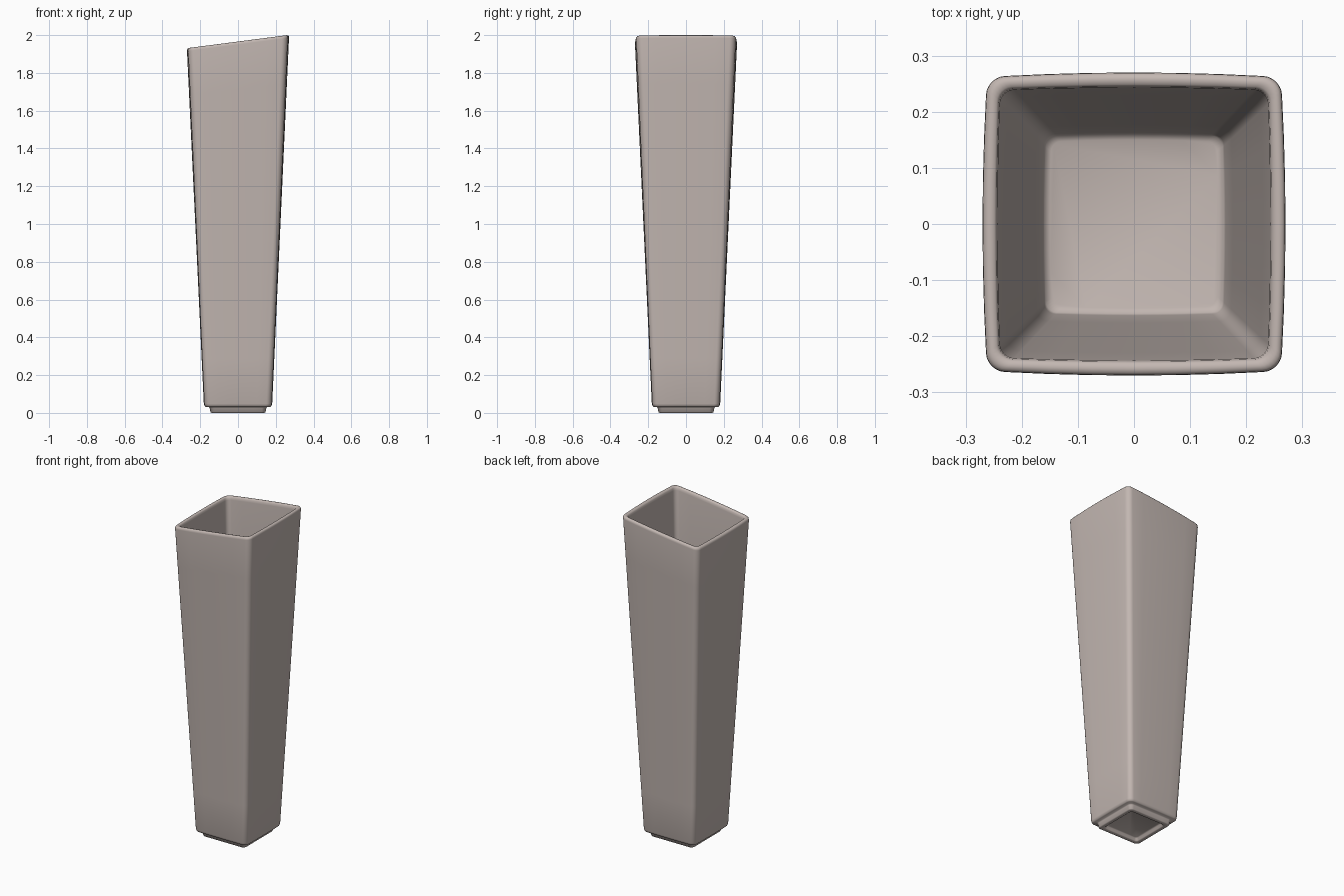
import bpy, bmesh, math

if "Cube" in bpy.data.objects:
    bpy.data.objects.remove(bpy.data.objects["Cube"])

SLANT = 0.13      # rise of the rim per unit of x
TOP = 1.965       # rim height at the centre

clay = bpy.data.materials.new("warm grey ceramic")
clay.diffuse_color = (0.54, 0.47, 0.44, 1)
clay.use_nodes = True
clay.node_tree.nodes["Principled BSDF"].inputs["Base Color"].default_value = clay.diffuse_color


def ring(bm, half, z, radius, bow=0.0, tilt=0.0):
    """Rounded square loop with gently bowed sides and an optional slanted height."""
    pts = []
    c = half - radius
    for k in range(4):
        a0 = k * math.pi / 2
        cx, cy = c * (1 if k in (0, 3) else -1), c * (1 if k < 2 else -1)
        for i in range(7):
            a = a0 + i * math.pi / 12
            pts.append((cx + radius * math.cos(a), cy + radius * math.sin(a)))
        # points along the straight side after this corner
        nx, ny = ((-c, c), (-c, -c), (c, -c), (c, c))[k]
        sx, sy = pts[-1]
        ex = nx + radius * math.cos(a0 + math.pi / 2)
        ey = ny + radius * math.sin(a0 + math.pi / 2)
        for i in range(1, 6):
            t = i / 6
            pts.append((sx + (ex - sx) * t, sy + (ey - sy) * t))
    verts = []
    for x, y in pts:
        bx = x * (1 - bow * (y / half) ** 2)
        by = y * (1 - bow * (x / half) ** 2)
        verts.append(bm.verts.new((bx, by, z + SLANT * tilt * bx)))
    return verts


# Profile from the recess under the foot, up the outside, over the rim, down inside
# (half width, height, corner radius, bow, slant amount)
profile = [
    (0.108, 0.020, 0.012, 0, 0),
    (0.114, 0.016, 0.014, 0, 0),
    (0.118, 0.004, 0.016, 0, 0),
    (0.123, 0.000, 0.018, 0, 0),
    (0.140, 0.000, 0.020, 0, 0),
    (0.146, 0.004, 0.022, 0, 0),
    (0.150, 0.026, 0.024, 0, 0),
    (0.154, 0.031, 0.024, 0, 0),
    (0.170, 0.032, 0.026, 0.01, 0),
    (0.177, 0.036, 0.028, 0.015, 0),
    (0.181, 0.048, 0.028, 0.02, 0),
]
for i in range(1, 9):
    t = i / 8
    profile.append((0.181 + 0.089 * t, 0.048 + (TOP - 0.063) * t, 0.028 + 0.004 * t, 0.02 + 0.01 * t, t))
profile += [
    (0.269, TOP - 0.006, 0.031, 0.03, 1),
    (0.265, TOP - 0.001, 0.030, 0.03, 1),
    (0.258, TOP + 0.001, 0.028, 0.025, 1),
    (0.249, TOP - 0.001, 0.026, 0.02, 1),
    (0.245, TOP - 0.006, 0.025, 0.02, 1),
    (0.243, TOP - 0.020, 0.025, 0.02, 1),
]
for i in range(1, 7):
    t = i / 6
    profile.append((0.243 - 0.080 * t, TOP - 0.02 - (TOP - 0.105) * t, 0.025 - 0.005 * t, 0.02, 1 - t))
profile += [(0.160, 0.075, 0.02, 0.02, 0), (0.150, 0.070, 0.018, 0.02, 0)]

bm = bmesh.new()
loops = [ring(bm, *p) for p in profile]
for a, b in zip(loops, loops[1:]):
    n = len(a)
    for i in range(n):
        j = (i + 1) % n
        bm.faces.new((a[i], a[j], b[j], b[i]))
bm.faces.new(loops[0][::-1])    # underside recess
bm.faces.new(loops[-1])         # inner floor
bmesh.ops.recalc_face_normals(bm, faces=bm.faces)

mesh = bpy.data.meshes.new("vase")
bm.to_mesh(mesh)
bm.free()
vase = bpy.data.objects.new("vase", mesh)
bpy.context.collection.objects.link(vase)
mesh.materials.append(clay)
bpy.context.view_layer.objects.active = vase
vase.select_set(True)
bpy.ops.object.shade_smooth_by_angle(angle=math.radians(50))
